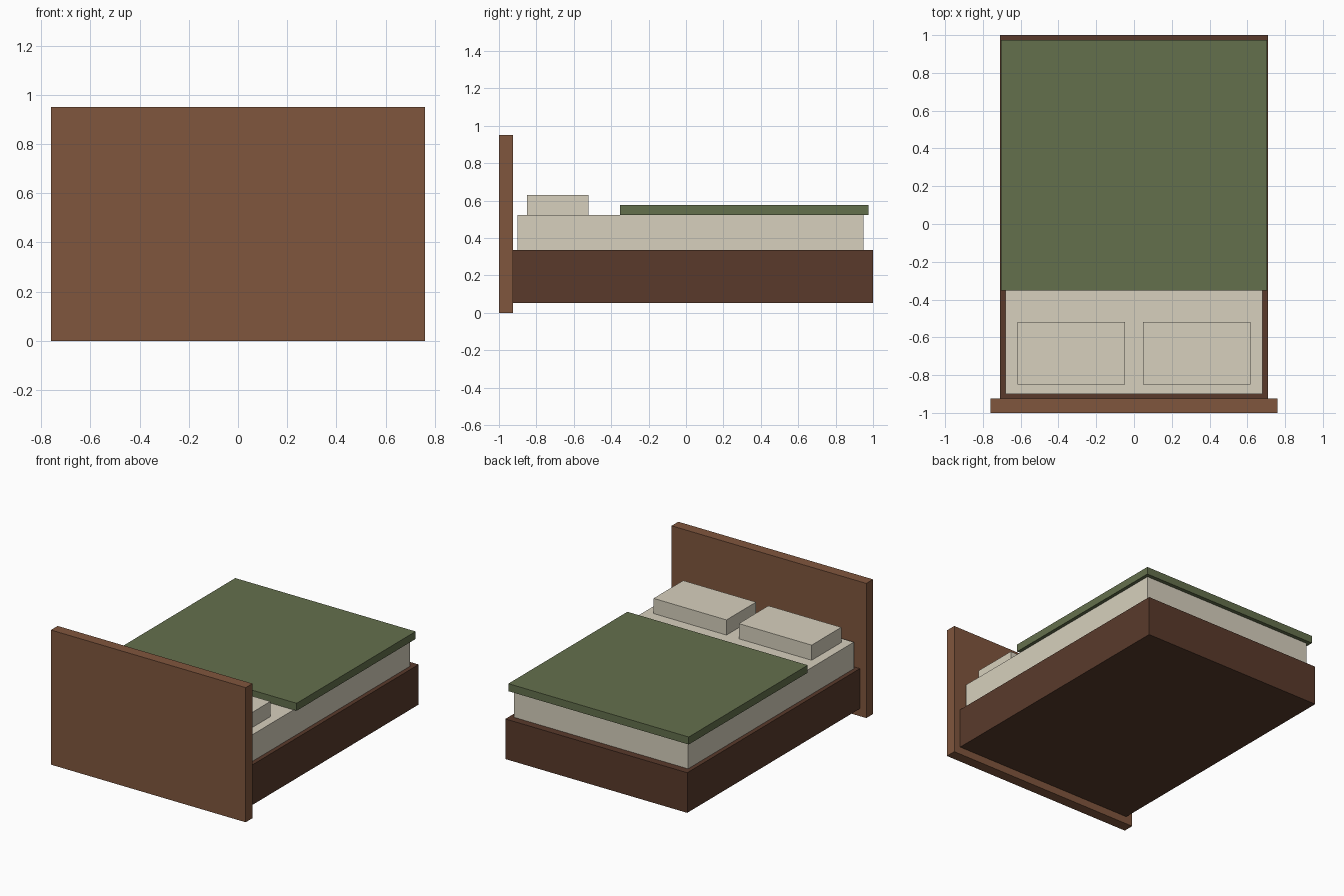
import bpy

if "Cube" in bpy.data.objects:
    bpy.data.objects.remove(bpy.data.objects["Cube"])


def material(name, rgb):
    mat = bpy.data.materials.new(name)
    mat.diffuse_color = (*rgb, 1.0)
    mat.use_nodes = True
    mat.node_tree.nodes["Principled BSDF"].inputs["Base Color"].default_value = mat.diffuse_color
    return mat


wood = material("wood", (0.216, 0.093, 0.047))
dark_wood = material("dark_wood", (0.1, 0.042, 0.024))
linen = material("linen", (0.68, 0.63, 0.51))
green = material("green_fabric", (0.127, 0.162, 0.073))


def box(name, x, y, z, mat):
    """Box from (min, max) ranges on each axis."""
    ranges = (x, y, z)
    bpy.ops.mesh.primitive_cube_add(size=1, location=[(a + b) / 2 for a, b in ranges])
    obj = bpy.context.object
    obj.name = name
    obj.scale = [b - a for a, b in ranges]
    bpy.ops.object.transform_apply(location=False, rotation=False, scale=True)
    obj.data.materials.append(mat)
    return obj


# Headboard stands on the floor; base is raised slightly
box("headboard", (-0.76, 0.76), (-1.0, -0.925), (0.0, 0.95), wood)
box("bed_base", (-0.71, 0.71), (-0.925, 1.0), (0.053, 0.336), dark_wood)

# Mattress and overhanging blanket
box("mattress", (-0.68, 0.68), (-0.90, 0.948), (0.336, 0.524), linen)
box("blanket", (-0.704, 0.704), (-0.352, 0.975), (0.524, 0.577), green)

# Pair of pillows
for side, name in ((-1, "left_pillow"), (1, "right_pillow")):
    x = sorted((side * 0.048, side * 0.617))
    box(name, x, (-0.85, -0.52), (0.524, 0.631), linen)
